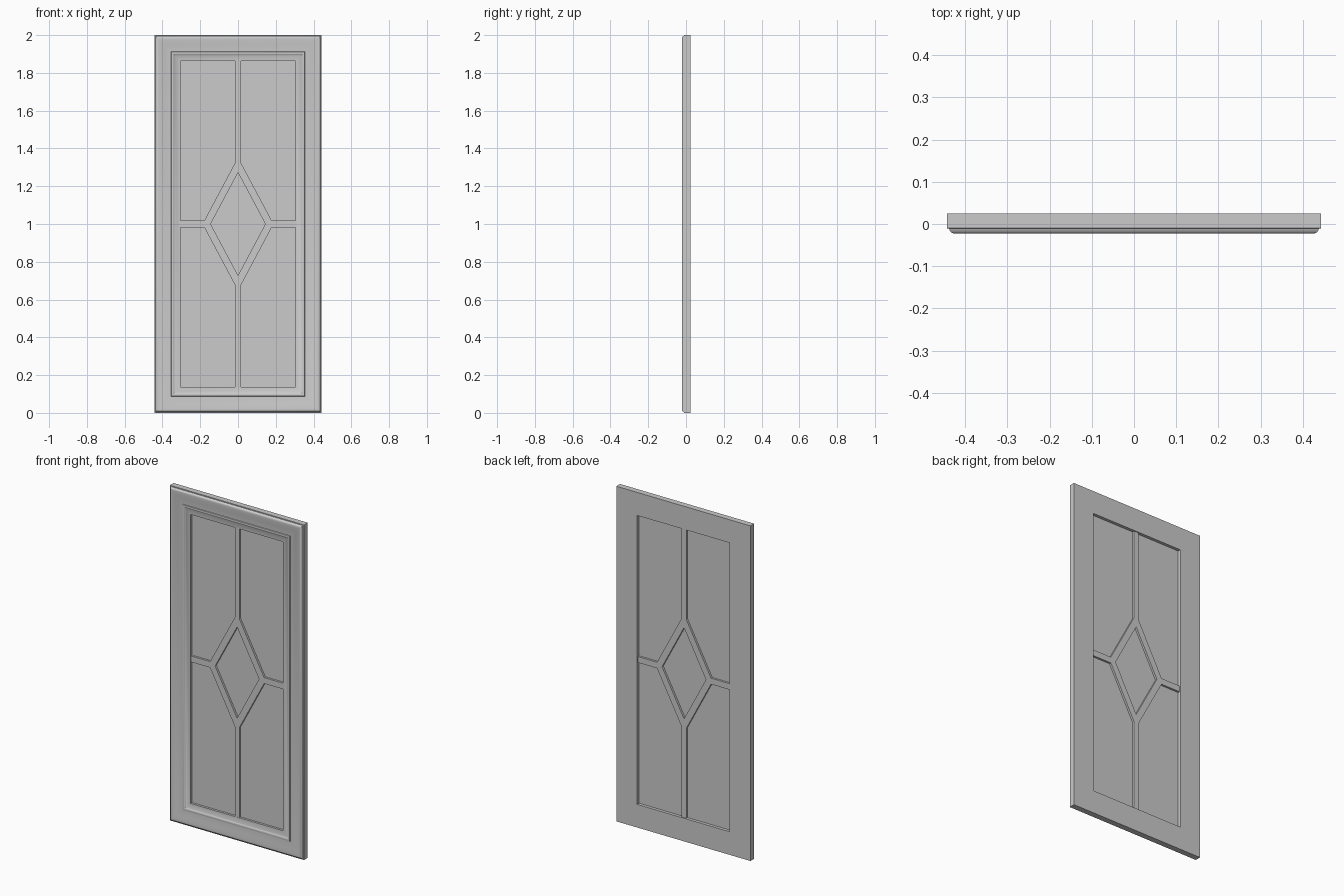
import bpy, bmesh

if "Cube" in bpy.data.objects:
    bpy.data.objects.remove(bpy.data.objects["Cube"])

W, H = 0.443, 2.0          # half width, height
OX, OZ0, OZ1 = 0.305, 0.138, 1.862   # glazed opening


def finish(bm, name):
    bmesh.ops.recalc_face_normals(bm, faces=bm.faces)
    me = bpy.data.meshes.new(name)
    bm.to_mesh(me)
    bm.free()
    ob = bpy.data.objects.new(name, me)
    bpy.context.collection.objects.link(ob)
    return ob


# moulded frame: (inset from outer edge, y) section swept round a mitred rectangle
section = [(0, 0.025), (0, -0.010), (0.005, -0.011), (0.007, -0.016),
           (0.010, -0.020), (0.014, -0.022), (0.020, -0.022), (0.032, -0.0205),
           (0.046, -0.018), (0.060, -0.0155), (0.074, -0.0138), (0.088, -0.013),
           (0.090, -0.0165), (0.094, -0.018), (0.099, -0.017), (0.104, -0.0135),
           (0.108, -0.011), (0.138, -0.010), (0.138, 0.025)]
bm = bmesh.new()
rings = [[bm.verts.new(p) for p in ((-W + d, y, d), (W - d, y, d),
                                    (W - d, y, H - d), (-W + d, y, H - d))]
         for d, y in section]
for a, b in zip(rings, rings[1:] + rings[:1]):
    for i in range(4):
        j = (i + 1) % 4
        bm.faces.new((a[i], a[j], b[j], b[i]))
frame = finish(bm, "door_frame")
bpy.context.view_layer.objects.active = frame
frame.select_set(True)
bpy.ops.object.shade_smooth_by_angle(angle=0.6)
frame.select_set(False)

# glazing bars: one quadrant of the cross and diamond, mirrored in x and z
HW, HH = 0.015, 0.018            # half widths of upright and crossbar
AO, BO, AI, BI = 0.188, 0.353, 0.145, 0.272   # outer and inner diamond half sizes
TOP = OZ1 - 1.0
quadrant = [(0, TOP), (HW, TOP), (HW, BO * (1 - HW / AO)),
            (AO * (1 - HH / BO), HH), (OX, HH), (OX, 0), (AI, 0), (0, BI)]
YF, YB = -0.009, 0.019
bm = bmesh.new()
front = [bm.verts.new((x, YF, z)) for x, z in quadrant]
back = [bm.verts.new((x, YB, z)) for x, z in quadrant]
bm.faces.new(front)
bm.faces.new(back[::-1])
for i in range(8):
    j = (i + 1) % 8
    if i not in (5, 7):          # leave the mirror seams open
        bm.faces.new((front[i], back[i], back[j], front[j]))
bars = finish(bm, "glazing_bars")
bars.location.z = 1.0
mirror = bars.modifiers.new("mirror", 'MIRROR')
mirror.use_axis = (True, False, True)

# pane filling the opening
bm = bmesh.new()
bmesh.ops.create_cube(bm, size=1)
for v in bm.verts:
    v.co.x *= 2 * OX
    v.co.y = v.co.y * 0.004 + 0.005
    v.co.z = 1.0 + v.co.z * (OZ1 - OZ0)
finish(bm, "glass_pane")
